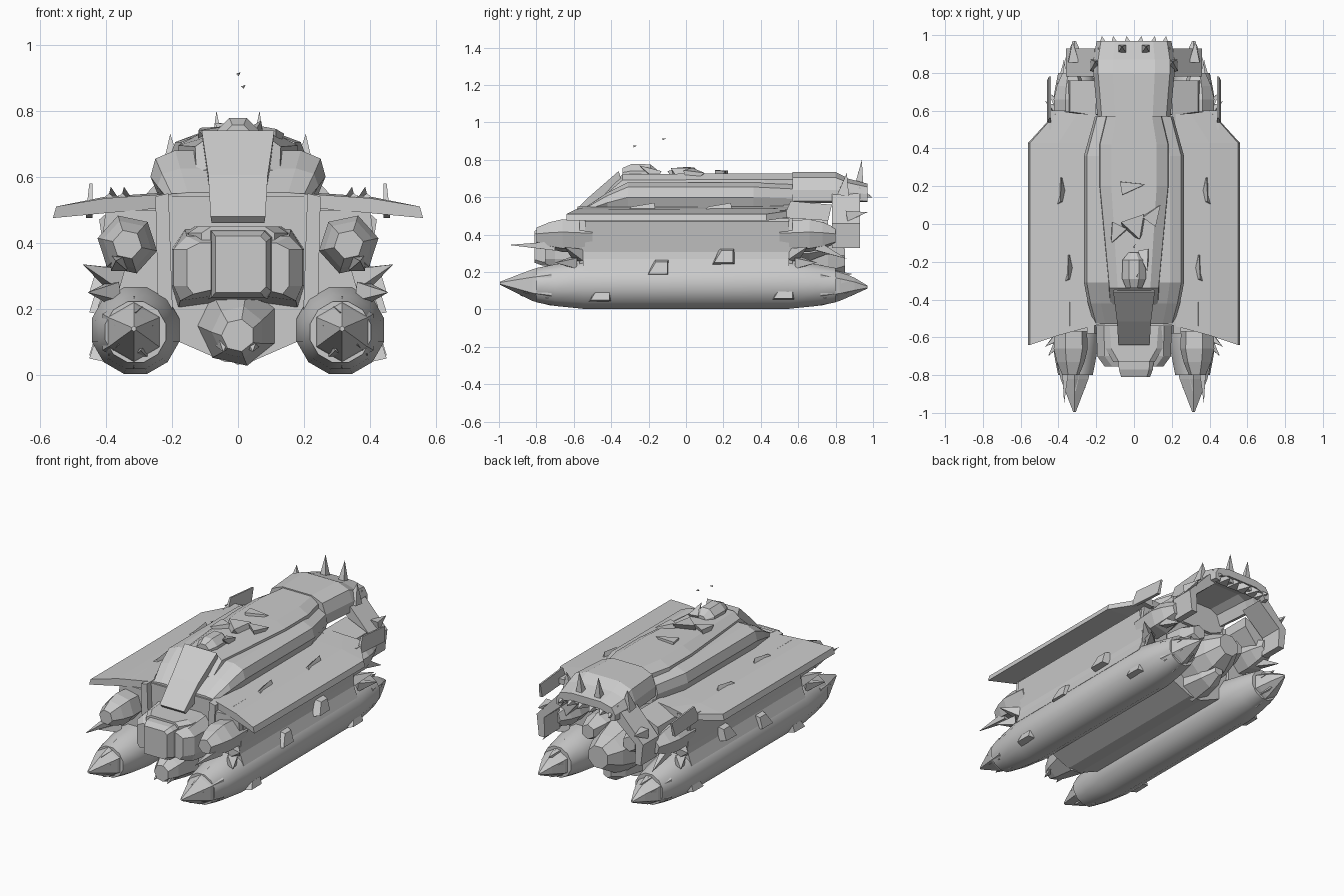
import bpy, bmesh, math
from mathutils import Vector


def finish(bm, name, mirror=False, smooth=False):
    bmesh.ops.recalc_face_normals(bm, faces=bm.faces)
    me = bpy.data.meshes.new(name)
    bm.to_mesh(me)
    bm.free()
    ob = bpy.data.objects.new(name, me)
    bpy.context.collection.objects.link(ob)
    if mirror:
        ob.modifiers.new("Mirror", 'MIRROR')
    if smooth:
        bpy.ops.object.select_all(action='DESELECT')
        ob.select_set(True)
        bpy.context.view_layer.objects.active = ob
        bpy.ops.object.shade_smooth_by_angle(angle=math.radians(32))
    return ob


def loft(name, rings, mirror=False, smooth=False):
    """Skin equal-length rings of 3D points and cap both ends."""
    bm = bmesh.new()
    vs = [[bm.verts.new(p) for p in r] for r in rings]
    n = len(vs[0])
    for a, b in zip(vs, vs[1:]):
        for i in range(n):
            j = (i + 1) % n
            bm.faces.new((a[i], a[j], b[j], b[i]))
    bm.faces.new(vs[0])
    bm.faces.new(vs[-1])
    return finish(bm, name, mirror, smooth)


def sym(half):
    """Full outline from its right half, bottom to top."""
    return half + [(-x, z) for x, z in reversed(half)]


def along_y(name, outline, stations, **kw):
    """Stations: y, x scale, z scale, z pivot."""
    return loft(name, [[(x * sx, y, p + (z - p) * sz) for x, z in outline]
                       for y, sx, sz, p in stations], **kw)


def tube(name, x, sides, stations, twist=0.5, **kw):
    """Stations: y, radius, z centre, x offset."""
    return loft(name, [[(x + dx + r * math.cos((i + twist) * math.tau / sides), y,
                         cz + r * math.sin((i + twist) * math.tau / sides))
                        for i in range(sides)] for y, r, cz, dx in stations], **kw)


def spike(name, base, tip, r, sides=4, mirror=True, squash=1):
    b, t = Vector(base), Vector(tip)
    d = (t - b).normalized()
    u = d.orthogonal().normalized()
    v = d.cross(u)
    bm = bmesh.new()
    ring = [bm.verts.new(b + r * (math.cos(i * math.tau / sides) * u
                                  + squash * math.sin(i * math.tau / sides) * v)) for i in range(sides)]
    top = bm.verts.new(t)
    for i in range(sides):
        bm.faces.new((ring[i], ring[(i + 1) % sides], top))
    bm.faces.new(ring)
    return finish(bm, name, mirror)


def slab(name, outline, y0, y1, mirror=False):
    return loft(name, [[(x, y, z) for x, z in outline] for y in (y0, y1)], mirror)


# Lower pontoons with pointed noses and tails
tube("pontoon", 0.31, 12, [(-0.80, 0.095, 0.13, 0), (-0.70, 0.115, 0.13, 0), (-0.55, 0.137, 0.136, 0),
     (0.55, 0.137, 0.136, 0), (0.70, 0.115, 0.13, 0), (0.80, 0.095, 0.13, 0)], mirror=True, smooth=True)
tube("pontoon_nose", 0.315, 6, [(-0.72, 0.11, 0.13, 0), (-0.82, 0.085, 0.13, 0), (-0.90, 0.05, 0.135, 0),
     (-0.995, 0.008, 0.14, 0)], mirror=True)
tube("pontoon_tail", 0.315, 6, [(0.72, 0.11, 0.13, 0), (0.82, 0.08, 0.125, 0), (0.90, 0.045, 0.125, 0),
     (0.97, 0.008, 0.12, 0)], mirror=True)
for i, a in enumerate((20, 95, 160, 250, 320)):
    c, s = math.cos(math.radians(a)), math.sin(math.radians(a))
    for sg in (-1, 1):
        spike("pontoon_shard", (0.315 + 0.055 * c, sg * 0.74, 0.13 + 0.055 * s),
              (0.315 + 0.06 * c, sg * (0.87 + 0.02 * (i % 2)), 0.13 + 0.06 * s), 0.05, 4)

# Low studs on the pontoon sides
for y, z in ((-0.15, 0.22), (0.20, 0.28), (-0.46, 0.08), (0.52, 0.09)):
    loft("pontoon_stud", [[(0.38, y - 0.065, z - 0.045), (0.38, y + 0.065, z - 0.04),
                           (0.38, y + 0.06, z + 0.05), (0.38, y - 0.02, z + 0.05)],
                          [(0.45, y - 0.05, z - 0.03), (0.448, y + 0.05, z - 0.03),
                           (0.43, y + 0.05, z + 0.035), (0.43, y - 0.01, z + 0.035)]], True)

# Main hull: keel, flared flanks and fairings onto the pontoons
along_y("hull", sym([(0.04, 0.04), (0.12, 0.075), (0.20, 0.11), (0.36, 0.22), (0.39, 0.27), (0.42, 0.47),
                     (0.34, 0.54)]), [(-0.54, 1, 1, 0.3), (0.55, 1, 1, 0.3)])
slab("pontoon_fairing", [(0.34, 0.22), (0.425, 0.205), (0.40, 0.27), (0.395, 0.31), (0.36, 0.30)], -0.55, 0.55, True)
slab("hull_front_frame", [(0.195, 0.11), (0.24, 0.13), (0.25, 0.54), (0.21, 0.55)], -0.58, -0.50, True)

# Drooping wing plates
loft("wing_plate", [
    [(0.18, -0.53, 0.55), (0.40, -0.59, 0.535), (0.55, -0.64, 0.51), (0.56, -0.64, 0.475), (0.40, -0.59, 0.49), (0.18, -0.53, 0.51)],
    [(0.18, 0.43, 0.555), (0.40, 0.43, 0.54), (0.55, 0.43, 0.51), (0.56, 0.43, 0.475), (0.40, 0.43, 0.49), (0.18, 0.43, 0.51)],
    [(0.18, 0.58, 0.555), (0.30, 0.585, 0.545), (0.40, 0.60, 0.535), (0.405, 0.60, 0.50), (0.30, 0.585, 0.50), (0.18, 0.58, 0.51)]],
    mirror=True)
for x, y in ((0.39, 0.16), (0.35, -0.25)):
    loft("wing_barb", [[(x + 0.05, y - 0.09, 0.51), (x - 0.045, y - 0.05, 0.51), (x, y - 0.04, 0.55)],
                       [(x + 0.005, y + 0.09, 0.51), (x - 0.015, y + 0.09, 0.51), (x - 0.005, y + 0.08, 0.57)]], True)
loft("wing_tail_fin", [[(0.44, 0.52, 0.49), (0.44, 0.76, 0.475), (0.44, 0.78, 0.56), (0.44, 0.56, 0.58)],
                       [(0.46, 0.52, 0.49), (0.46, 0.76, 0.475), (0.45, 0.78, 0.56), (0.45, 0.56, 0.58)]], True)
slab("fin_bracket", [(0.36, 0.49), (0.45, 0.50), (0.45, 0.53), (0.36, 0.53)], 0.50, 0.60, True)

# Stepped upper deck and sloping front ramp
along_y("deck_lower", sym([(0.13, 0.50), (0.24, 0.54), (0.265, 0.60), (0.25, 0.655), (0.19, 0.68)]),
        [(-0.53, 0.80, 0.25, 0.51), (-0.42, 0.92, 0.68, 0.51), (-0.31, 1, 1, 0.51),
         (0.36, 1, 1, 0.51), (0.57, 0.78, 0.93, 0.51)])
along_y("deck_upper", sym([(0.14, 0.60), (0.185, 0.66), (0.18, 0.695), (0.12, 0.728)]),
        [(-0.43, 0.70, 0.3, 0.58), (-0.34, 0.72, 0.96, 0.60), (0.20, 1, 1, 0.60), (0.42, 1, 1, 0.60), (0.57, 0.80, 1, 0.60)])
loft("front_ramp", [
    [(-0.11, -0.36, 0.74), (0.11, -0.36, 0.74), (0.10, -0.33, 0.64), (-0.10, -0.33, 0.64)],
    [(-0.09, -0.515, 0.605), (0.09, -0.515, 0.605), (0.085, -0.46, 0.52), (-0.085, -0.46, 0.52)],
    [(-0.083, -0.64, 0.48), (0.083, -0.64, 0.48), (0.08, -0.62, 0.46), (-0.08, -0.62, 0.46)]])

# Rough clutter on the deck top
tube("deck_hatch", 0, 8, [(-0.34, 0.045, 0.715, 0), (-0.29, 0.068, 0.715, 0), (-0.19, 0.066, 0.715, 0),
                          (-0.15, 0.03, 0.715, 0)])
for b, t, r in (((0.08, 0.02, 0.71), (0.14, 0.10, 0.73), 0.06), ((-0.08, -0.02, 0.71), (-0.12, -0.10, 0.74), 0.06),
                ((0, 0.0, 0.705), (0.03, -0.08, 0.755), 0.09), ((-0.06, 0.19, 0.71), (0.06, 0.21, 0.74), 0.05),
                ((0.05, -0.15, 0.715), (0.07, -0.25, 0.77), 0.04)):
    spike("deck_shard", b, t, r, 4, mirror=False)
for p in ((0.015, -0.28, 0.872), (0.0, -0.125, 0.91)):
    spike("loose_chip", p, (p[0] + 0.008, p[1] + 0.02, p[2] + 0.006), 0.006, 3, mirror=False)

# Front and rear drive blocks: centre panel, cheeks, brow and chin
loft("grille_centre", [[(x * w, y, 0.335 + z * h) for x, z in ((-0.8, -1), (0.8, -1), (1, -0.8), (1, 0.8), (0.8, 1), (-0.8, 1))]
     for y, w, h in ((-0.81, 0.085, 0.085), (-0.77, 0.10, 0.10), (-0.54, 0.12, 0.11))])
loft("grille_cheek", [[(0.07, y, 0.24 + d), (o - 0.02, y, 0.225 + d), (o, y, 0.27), (o, y, 0.38), (o - 0.04, y, 0.42 - d), (0.07, y, 0.42 - d)]
     for y, o, d in ((-0.755, 0.155, 0.02), (-0.70, 0.195, 0), (-0.54, 0.20, -0.02))], True)
loft("grille_brow", [[(-w, y, 0.40), (w, y, 0.40), (w, y, 0.43), (w - 0.03, y, 0.45), (-w + 0.03, y, 0.45), (-w, y, 0.43)]
     for y, w in ((-0.73, 0.11), (-0.66, 0.15), (-0.53, 0.16))])
tube("chin", 0, 7, [(-0.74, 0.05, 0.12, 0), (-0.68, 0.08, 0.13, 0), (-0.53, 0.125, 0.15, 0)])
spike("chin_tooth", (0.04, -0.64, 0.12), (0.045, -0.75, 0.07), 0.045)
tube("rear_drive", 0, 8, [(0.50, 0.17, 0.27, 0), (0.66, 0.145, 0.25, 0), (0.76, 0.115, 0.25, 0), (0.85, 0.07, 0.26, 0)])
tube("rear_drive_side", 0.14, 6, [(0.50, 0.09, 0.34, 0), (0.66, 0.08, 0.34, 0), (0.75, 0.045, 0.34, 0)], mirror=True)
tube("rear_keel_tip", 0, 6, [(0.52, 0.11, 0.14, 0), (0.68, 0.075, 0.13, 0), (0.76, 0.03, 0.13, 0)])

# Upper pods front and rear, with side spikes
for sg, nm in ((-1, "front"), (1, "rear")):
    tube(nm + "_pod", 0.335, 6, [(sg * 0.50, 0.085, 0.39, 0), (sg * 0.66, 0.092, 0.395, 0), (sg * 0.73, 0.075, 0.395, 0),
                                 (sg * 0.80, 0.045, 0.395, 0)], twist=0.2, mirror=True)
    slab(nm + "_pod_mount", [(0.23, 0.22), (0.38, 0.24), (0.41, 0.42), (0.40, 0.50), (0.24, 0.50)],
         *sorted((sg * 0.50, sg * 0.57)), True)
    spike(nm + "_side_spike", (0.37, sg * 0.57, 0.29), (0.47, sg * 0.65, 0.335), 0.045)
    spike(nm + "_low_spike", (0.38, sg * 0.60, 0.25), (0.455, sg * 0.70, 0.25), 0.04)
    spike(nm + "_pod_barb", (0.36, sg * 0.70, 0.34), (0.37, sg * (0.95 if sg < 0 else 0.86), 0.345 if sg < 0 else 0.27), 0.035)

# Rear housing: an open arch with a ragged trailing edge
along_y("rear_housing", sym([(0.11, 0.66), (0.16, 0.635), (0.185, 0.57), (0.215, 0.58), (0.215, 0.64), (0.19, 0.705), (0.11, 0.735)]),
        [(0.57, 0.90, 1, 0.60), (0.80, 1, 1, 0.60), (0.87, 1, 0.75, 0.59), (0.97, 0.92, 0.6, 0.58)])
for x, y, z in ((0.06, 0.94, 0.80), (0.20, 0.86, 0.73)):
    spike("housing_spike", (x, y - 0.02, 0.61), (x + 0.005, y, z), 0.045)
for x in (0.03, 0.10, 0.16):
    spike("housing_tooth", (x, 0.92, 0.625), (x + 0.01, 0.995, 0.60), 0.045)

# Bent rear arms
slab("rear_arm", [(0.16, 0.58), (0.21, 0.62), (0.36, 0.46), (0.345, 0.33), (0.305, 0.33), (0.31, 0.45)], 0.78, 0.93, True)
spike("arm_spike", (0.32, 0.86, 0.50), (0.325, 0.97, 0.52), 0.04)
slab("arm_brace", [(0.20, 0.56), (0.34, 0.50), (0.36, 0.40), (0.30, 0.38), (0.20, 0.50)], 0.52, 0.76, True)
